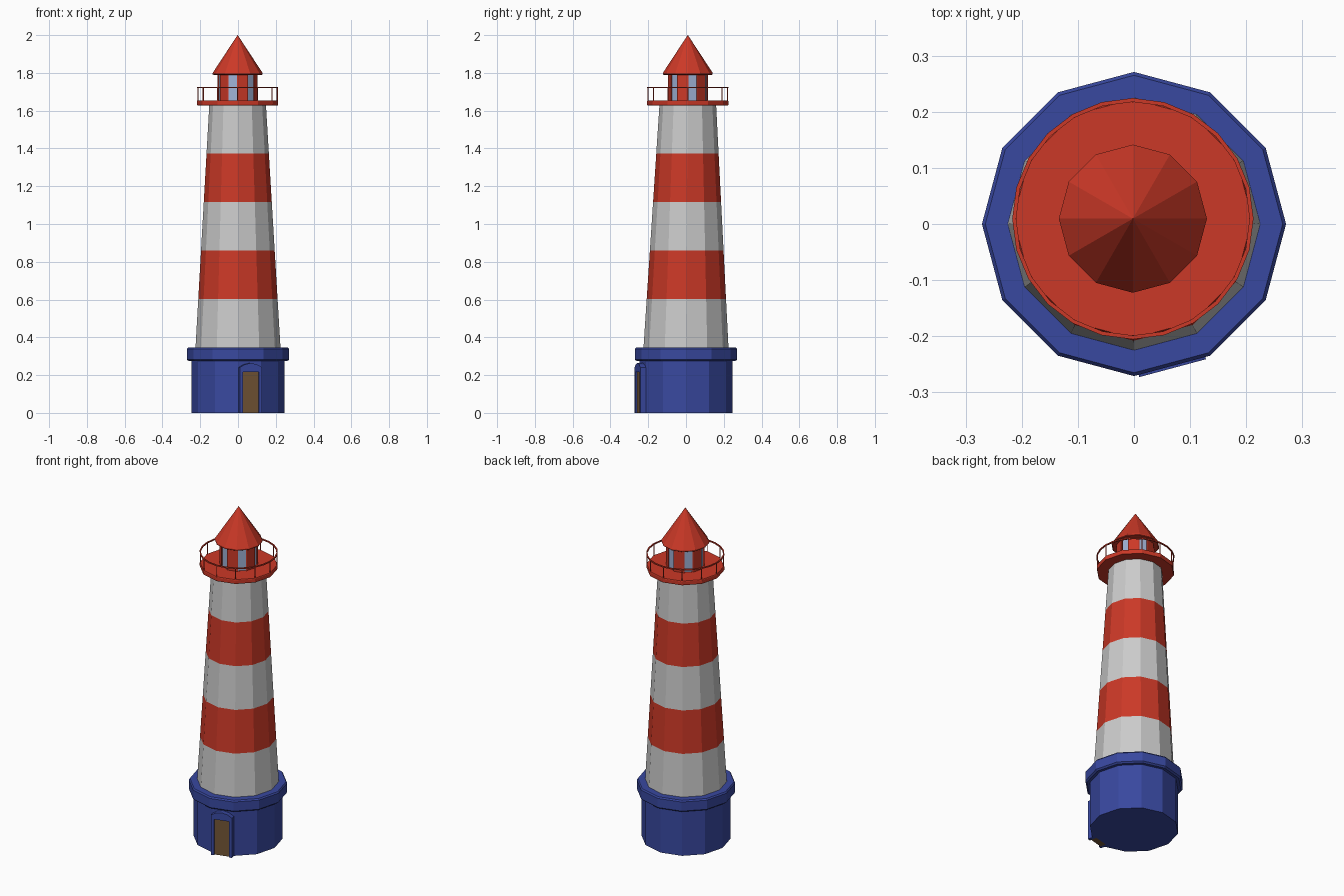
import bpy, bmesh, math
from mathutils import Vector, Matrix

if "Cube" in bpy.data.objects:
    bpy.data.objects.remove(bpy.data.objects["Cube"])

N = 12
TOP = (-0.002, 0.0095)      # slight lean of the tower's upper end


def material(name, rgb):
    m = bpy.data.materials.new(name)
    m.diffuse_color = (*rgb, 1)
    m.use_nodes = True
    m.node_tree.nodes["Principled BSDF"].inputs["Base Color"].default_value = m.diffuse_color
    return m


RED = material("red", (0.60, 0.04, 0.02))
BLUE = material("blue", (0.04, 0.065, 0.35))
WOOD = material("wood", (0.17, 0.09, 0.035))
GLASS = material("glass", (0.35, 0.45, 0.68))


def make(name, verts, faces, mat=None):
    me = bpy.data.meshes.new(name)
    me.from_pydata(verts, [], faces)
    bm = bmesh.new()
    bm.from_mesh(me)
    bmesh.ops.recalc_face_normals(bm, faces=bm.faces)
    bm.to_mesh(me)
    bm.free()
    ob = bpy.data.objects.new(name, me)
    bpy.context.collection.objects.link(ob)
    if mat:
        me.materials.append(mat)
    return ob


def ring(r, z, c=(0, 0), n=N):
    return [(c[0] + r * math.cos(math.tau * i / n),
             c[1] + r * math.sin(math.tau * i / n), z) for i in range(n)]


def stack(name, profile, mat=None, n=N, closed=False):
    """Faceted solid through rings (radius, z, centre); closed joins last to first."""
    verts = [p for r, z, c in profile for p in ring(r, z, c, n)]
    m = len(profile)
    faces = []
    for k in range(m if closed else m - 1):
        a, b = k * n, ((k + 1) % m) * n
        faces += [(a + i, a + (i + 1) % n, b + (i + 1) % n, b + i) for i in range(n)]
    if not closed:
        faces += [tuple(range(n))[::-1], tuple(range((m - 1) * n, m * n))]
    return make(name, verts, faces, mat)


def prism(name, outline, d0, d1, mat):
    """Extrude a (tangent, z) outline outward from the base's door face."""
    a = math.radians(285)
    out, tan = Vector((math.cos(a), math.sin(a), 0)), Vector((-math.sin(a), math.cos(a), 0))
    n = len(outline)
    verts = [out * d + tan * t + Vector((0, 0, z)) for d in (d0, d1) for t, z in outline]
    faces = [tuple(range(n)), tuple(range(n, 2 * n))]
    faces += [(i, (i + 1) % n, n + (i + 1) % n, n + i) for i in range(n)]
    return make(name, verts, faces, mat)


# Base drum and its bevelled cap
O = (0, 0)
stack("base", [(0.245, 0, O), (0.245, 0.285, O)], BLUE)
stack("base_cap", [(0.262, 0.275, O), (0.271, 0.283, O), (0.271, 0.338, O), (0.265, 0.346, O)], BLUE)

# Door and arched surround
prism("door", [(-0.045, 0), (0.045, 0), (0.045, 0.22), (-0.045, 0.22)], 0.22, 0.256, WOOD)
prism("door_frame", [(-0.0615, 0), (-0.043, 0), (-0.043, 0.217), (0.043, 0.217), (0.043, 0),
                     (0.0615, 0), (0.0615, 0.24), (0.035, 0.256), (0, 0.264),
                     (-0.035, 0.256), (-0.0615, 0.24)], 0.22, 0.266, BLUE)

# Tapered tower in five bands
Z0, Z1 = 0.345, 1.63


def tower_ring(t):
    return (0.225 + (0.15 - 0.225) * t, Z0 + (Z1 - Z0) * t, (TOP[0] * t, TOP[1] * t))


for k in range(5):
    stack(f"tower_band_{k + 1}", [tower_ring(k / 5), tower_ring((k + 1) / 5)],
          RED if k % 2 else None)

# Gallery deck
stack("gallery_deck", [(0.213, 1.628, TOP), (0.215, 1.632, TOP),
                       (0.215, 1.65, TOP), (0.213, 1.654, TOP)], RED)

# Railing: hoop and twelve posts
stack("gallery_rail", [(0.208, 1.719, TOP), (0.215, 1.719, TOP),
                       (0.215, 1.726, TOP), (0.208, 1.726, TOP)], RED, 24, True)
for i, (x, y, z) in enumerate(ring(0.21, 1.65, TOP)):
    stack(f"rail_post_{i + 1}", [(0.003, z, (x, y)), (0.003, 1.722, (x, y))], RED, 6)

# Lantern room: alternate faces become recessed panes
lantern = stack("lantern_room", [(0.106, 1.65, TOP), (0.106, 1.797, TOP)], RED)
lantern.data.materials.append(GLASS)
bm = bmesh.new()
bm.from_mesh(lantern.data)
panes = []
for f in bm.faces:
    c = f.calc_center_median()
    ang = math.degrees(math.atan2(c.y - TOP[1], c.x - TOP[0])) % 360
    if abs(f.normal.z) < 0.5 and int(ang // 30) % 2 == 0:
        panes.append(f)
bmesh.ops.inset_individual(bm, faces=panes, thickness=0.006)
bmesh.ops.inset_individual(bm, faces=panes, thickness=0.0005, depth=-0.006)
for f in panes:
    f.material_index = 1
bm.to_mesh(lantern.data)
bm.free()

# Conical roof with a short rim
stack("roof", [(0.128, 1.79, TOP), (0.132, 1.793, TOP), (0.132, 1.8, TOP), (0.0005, 2.0, TOP)], RED)
